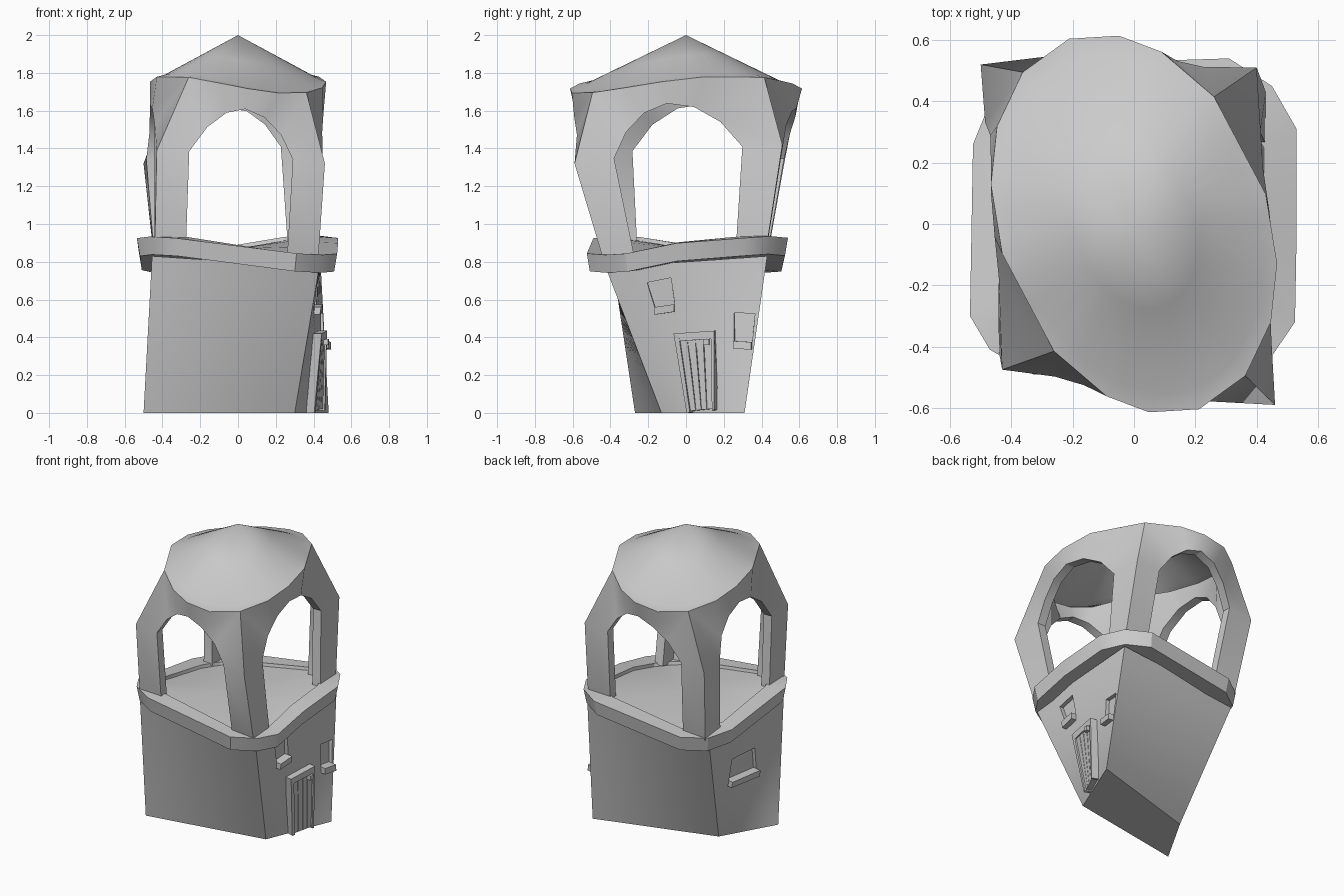
import bpy, bmesh, math
from mathutils import Vector as V

if "Cube" in bpy.data.objects:
    bpy.data.objects.remove(bpy.data.objects["Cube"])


def finish(name, bm, smooth=True):
    bmesh.ops.remove_doubles(bm, verts=bm.verts, dist=0.0005)
    bmesh.ops.recalc_face_normals(bm, faces=bm.faces)
    me = bpy.data.meshes.new(name)
    bm.to_mesh(me)
    bm.free()
    ob = bpy.data.objects.new(name, me)
    bpy.context.collection.objects.link(ob)
    if smooth:
        bpy.ops.object.select_all(action='DESELECT')
        ob.select_set(True)
        bpy.context.view_layer.objects.active = ob
        bpy.ops.object.shade_smooth_by_angle(angle=math.radians(30))
    return ob


def face(bm, pts):
    bm.faces.new([bm.verts.new(p) for p in pts])


def loft(bm, loops):
    for a, b in zip(loops, loops[1:]):
        for i in range(len(a)):
            j = (i + 1) % len(a)
            face(bm, (a[i], a[j], b[j], b[i]))


def fan(bm, loop, centre):
    for i in range(len(loop)):
        face(bm, (loop[i], loop[(i + 1) % len(loop)], centre))


# lower body: skewed base twisting into a square top (order FL, FR, BR, BL)
BASE = [V((-.50, -.27, 0)), V((.30, -.13, 0)), V((.48, .31, 0)), V((-.30, .08, 0))]
TOP = [V((-.455, -.395, .83)), V((.43, -.425, .77)), V((.435, .43, .83)), V((-.455, .40, .77))]


def ring(v, n=8):
    c = [a.lerp(b, v) for a, b in zip(BASE, TOP)]
    return [c[i].lerp(c[(i + 1) % 4], k / n) for i in range(4) for k in range(n)]


bm = bmesh.new()
levels = [ring(k / 8) for k in range(9)]
loft(bm, levels)
fan(bm, levels[0], V((0, 0, 0)))
fan(bm, levels[-1], V((0, 0, .8)))
body = finish("lower_body", bm)


def wall(side, y, z, w):
    """Point on the right or left body wall at y, z, pushed out by w."""
    a, b = (1, 2) if side == "right" else (0, 3)
    v = z / .8
    A, B = BASE[a].lerp(TOP[a], v), BASE[b].lerp(TOP[b], v)
    p = A.lerp(B, (y - A.y) / (B.y - A.y))
    d = B - A
    n = V((d.y, -d.x, 0)).normalized() * (1 if side == "right" else -1)
    return V((p.x, y, z)) + n * w


def slab(bm, side, quad, w0, w1):
    lo = [wall(side, y, z, w0) for y, z in quad]
    hi = [wall(side, y, z, w1) for y, z in quad]
    loft(bm, [lo, hi])
    face(bm, lo)
    face(bm, hi)


# window recesses and sills
WINDOWS = [
    ("right", [(-.165, .56), (-.06, .575), (-.08, .715), (-.205, .69)]),
    ("right", [(.255, .38), (.35, .375), (.365, .525), (.255, .53)]),
    ("left", [(-.12, .42), (.12, .42), (.12, .57), (-.10, .57)]),
]
cut = bmesh.new()
sills = bmesh.new()
for side, q in WINDOWS:
    slab(cut, side, q, -.025, .05)
    (y0, z0), (y1, z1) = q[0], q[1]
    slab(sills, side, [(y0, z0 - .04), (y1, z1 - .04), (y1, z1), (y0, z0)], -.02, .035)
cutter = finish("window_cutter", cut, False)
cutter.hide_render = True
cutter.hide_viewport = True
mod = body.modifiers.new("windows", 'BOOLEAN')
mod.object = cutter
mod.operation = 'DIFFERENCE'
mod.solver = 'EXACT'
finish("window_sills", sills, False)

# door: frame bars, planks and handle on the right wall
DOOR = [V((.02, .0)), V((.165, .015)), V((.155, .435)), V((-.06, .42))]


def door_pt(s, t):
    return tuple(DOOR[0].lerp(DOOR[1], s).lerp(DOOR[3].lerp(DOOR[2], s), t))


def door_slab(bm, s0, s1, t0, t1, w):
    slab(bm, "right", [door_pt(s0, t0), door_pt(s1, t0), door_pt(s1, t1), door_pt(s0, t1)], -.02, w)


bm = bmesh.new()
door_slab(bm, 0, .12, 0, 1, .045)
door_slab(bm, .92, 1, 0, 1, .045)
door_slab(bm, .12, .92, .9, 1, .045)
finish("door_frame", bm, False)
bm = bmesh.new()
for k in range(4):
    s = .12 + k * .2
    door_slab(bm, s + .01, s + .19, .02, .9, .036)
door_slab(bm, .12, .92, .02, .9, .03)
finish("door_planks", bm, False)
bm = bmesh.new()
slab(bm, "right", [(.10, .36), (.13, .36), (.13, .39), (.10, .39)], .02, .06)
finish("door_handle", bm, False)

# parapet ledge with saddle-shaped top, and the floor inside it
OUT = [(.525, -.32), (.53, -.05), (.53, .31), (.45, .45), (.31, .54), (-.32, .52), (-.46, .42),
       (-.525, .26), (-.535, -.30), (-.47, -.41), (-.33, -.49), (.31, -.525), (.45, -.43)]


def saddle(k, z):
    return [V((x * k, y * k, z + .25 * x * y + (.02 if y == -.05 else 0))) for x, y in OUT]


bm = bmesh.new()
loops = [saddle(.97, .79), saddle(1, .885), saddle(.80, .89), saddle(.79, .87)]
loft(bm, loops)
fan(bm, loops[0], V((0, 0, .79)))
fan(bm, loops[-1], V((0, 0, .87)))
finish("parapet_ledge", bm)

# arcade: four arched walls between bulging corner pillars and an oval rim
LOW = [V((-.44, -.42, .90)), V((.425, -.44, .82)), V((.43, .43, .90)), V((-.445, .43, .82))]
WIDE = [V((-.43, -.475, 1.39)), V((.46, -.59, 1.32)), V((.40, .51, 1.42)), V((-.50, .52, 1.32))]
MID = .55
ARCH = [(-.62, 0), (-.62, .56), (-.5, .72), (-.28, .825), (0, .865), (.28, .825), (.5, .72), (.62, .56), (.62, 0)]
EDGE = [(-1, 0), (-1, MID), (-1, 1), (-.5, 1), (0, 1), (.5, 1), (1, 1), (1, MID), (1, 0)]
INWARD = [V((0, 1, 0)), V((-1, 0, 0)), V((0, -1, 0)), V((1, 0, 0))]
THICK = .06
# directions of the rim's sixteen corners, starting over the front left pillar
HALF = [236, 259, 276, 297, 321, 343, 362, 383]
ANGLES = HALF + [a + 180 for a in HALF] + [596]


def rim(q, k=1.0, dz=0.0):
    """Point on the oval rim, q quarter turns from the front left pillar."""
    n, f = divmod((q % 4) * 4, 1)
    n = int(n)
    t = math.radians(ANGLES[n] + (ANGLES[n + 1] - ANGLES[n]) * f)
    x, y = .467 * math.cos(t), .62 * math.sin(t - math.radians(14))
    return V((x * k, y * k, 1.77 + .25 * x * y - .12 * y * y + dz))


def pillar(i, h):
    i %= 4
    if h <= MID:
        return LOW[i].lerp(WIDE[i], h / MID)
    return WIDE[i].lerp(rim(i), (h - MID) / (1 - MID))


def arcade_pt(i, s, h):
    t = (s + 1) / 2
    bulge = rim(i + t) - pillar(i, 1).lerp(pillar(i + 1, 1), t)
    return pillar(i, h).lerp(pillar(i + 1, h), t) + bulge * max(0, (h - MID) / (1 - MID))


def inside_pt(i, s, h):
    p = arcade_pt(i, s, h) + INWARD[i] * THICK
    if abs(s) == 1:
        p += INWARD[(i + int(s)) % 4] * THICK
    return p - V((0, 0, .03)) if h == 1 else p


bm = bmesh.new()
for i in range(4):
    a, e = ([arcade_pt(i, *p) for p in L] for L in (ARCH, EDGE))
    ai, ei = ([inside_pt(i, *p) for p in L] for L in (ARCH, EDGE))
    for k in range(8):
        face(bm, (a[k], a[k + 1], e[k + 1], e[k]))
        face(bm, (ai[k], ei[k], ei[k + 1], ai[k + 1]))
        face(bm, (a[k], ai[k], ai[k + 1], a[k + 1]))
        if 2 <= k < 6:
            face(bm, (e[k], e[k + 1], ei[k + 1], ei[k]))
finish("arcade", bm)

# roof: flat faceted rim and a smooth oval cone
N = 64
outer = []
for k in range(N):
    seg, f = divmod(k, 4)
    outer.append(rim(seg / 4).lerp(rim((seg + 1) / 4), f / 4))
inner = [rim(k * 4 / N, .89, .012) for k in range(N)]
apex = V((0, 0, 2))
bm = bmesh.new()
loft(bm, [outer, inner, [p.lerp(apex, .5) for p in inner]])
fan(bm, [p.lerp(apex, .5) for p in inner], apex)
finish("roof", bm)
